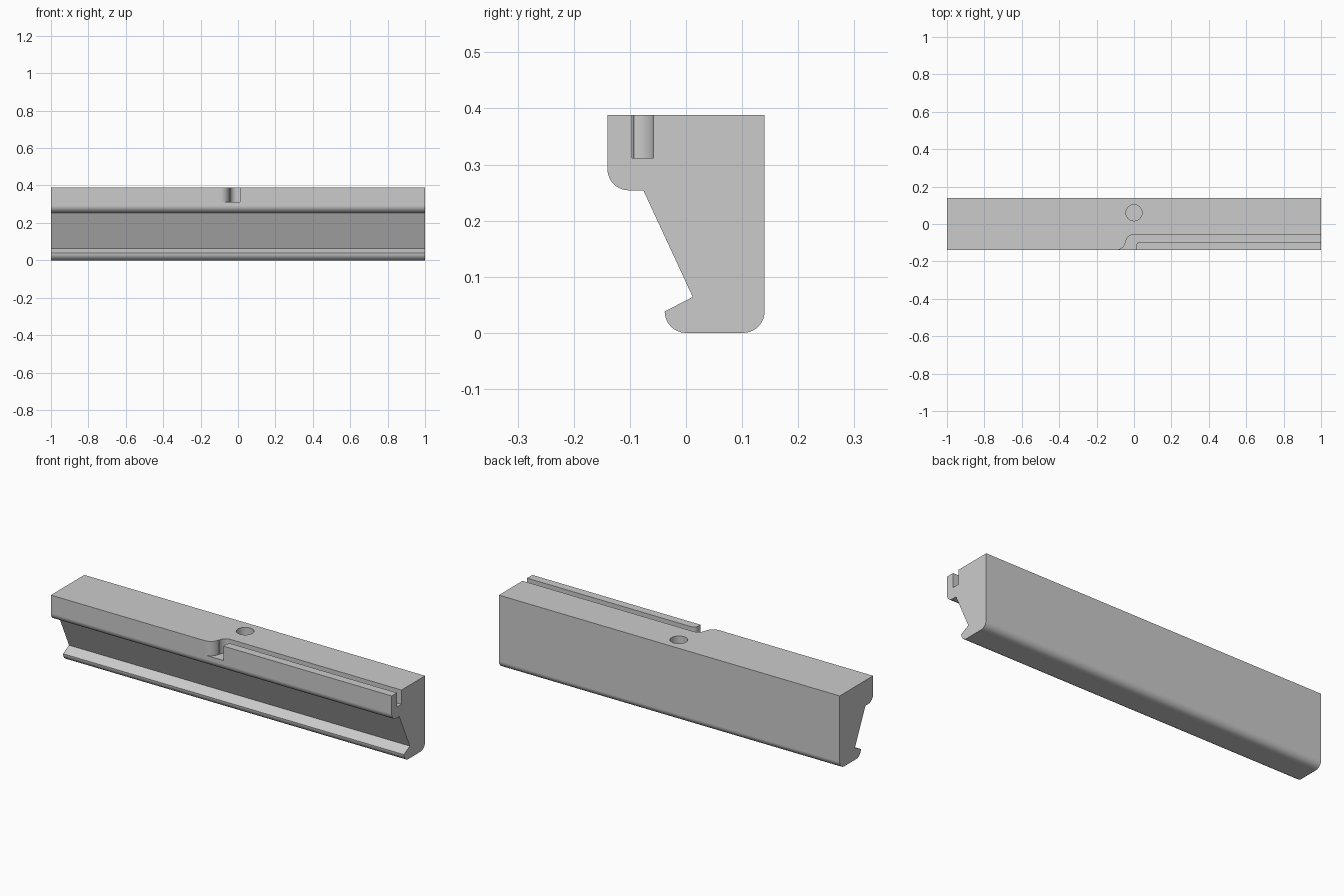
import bpy, bmesh
from math import cos, sin, radians
from mathutils import Matrix, Vector

if "Cube" in bpy.data.objects:
    bpy.data.objects.remove(bpy.data.objects["Cube"])

grey = bpy.data.materials.new("plain grey")
grey.use_nodes = True
grey.diffuse_color = (0.6, 0.6, 0.6, 1)
grey.node_tree.nodes["Principled BSDF"].inputs["Base Color"].default_value = grey.diffuse_color


def arc(cx, cy, r, start, end, steps=10):
    angles = [radians(start + (end - start) * i / steps) for i in range(steps + 1)]
    return [(cx + r * cos(a), cy + r * sin(a)) for a in angles]


def prism(name, points, place, direction):
    """Extrude a flat outline along a direction into a closed solid."""
    bm = bmesh.new()
    face = bm.faces.new([bm.verts.new(place(*p)) for p in points])
    out = bmesh.ops.extrude_face_region(bm, geom=[face])
    verts = [v for v in out["geom"] if isinstance(v, bmesh.types.BMVert)]
    bmesh.ops.translate(bm, verts=verts, vec=Vector(direction))
    bmesh.ops.recalc_face_normals(bm, faces=bm.faces)
    mesh = bpy.data.meshes.new(name)
    bm.to_mesh(mesh)
    bm.free()
    mesh.materials.append(grey)
    obj = bpy.data.objects.new(name, mesh)
    bpy.context.collection.objects.link(obj)
    return obj


# Hooked jaw section, swept along the length
r = 0.038
section = [(0.14, 0.388), (-0.14, 0.388)]
section += arc(-0.14 + r, 0.254 + r, r, 180, 270)
section += [(-0.076, 0.254), (0.012, 0.064)]
section += arc(0, r, r, 180, 270)
section += arc(0.14 - r, r, r, 270, 360)
bar = prism("jaw_bar", section, lambda y, z: (-1, y, z), (2, 0, 0))

# Slot with a curved mouth opening through the front
slot = [(-0.095, -0.2)]
slot += arc(-0.095, -0.09, 0.0495, 270, 355)
slot += arc(-0.005, -0.096, 0.038, 175, 90)
slot += [(1.1, -0.058), (1.1, -0.096)]
slot += arc(0.032, -0.116, 0.02, 90, 180)
slot += [(0.012, -0.2)]
slot_cutter = prism("slot_cutter", slot, lambda x, y: (x, y, 0.312), (0, 0, 0.2))

# Blind pin hole in the top
hole_cutter = prism("hole_cutter", arc(0, 0.06, 0.043, 0, 351, 39),
                    lambda x, y: (x, y, 0.2), (0, 0, 0.3))

bpy.ops.object.select_all(action="DESELECT")
bar.select_set(True)
bpy.context.view_layer.objects.active = bar
for cutter in (slot_cutter, hole_cutter):
    cutter.hide_render = True
    cut = bar.modifiers.new("cut", "BOOLEAN")
    cut.operation = "DIFFERENCE"
    cut.solver = "EXACT"
    cut.object = cutter
    bpy.ops.object.modifier_apply(modifier=cut.name)
    bpy.data.objects.remove(cutter)

# Smooth the rounded edges, keep the flats crisp
bpy.ops.object.shade_smooth_by_angle(angle=radians(25))
weighted = bar.modifiers.new("even normals", "WEIGHTED_NORMAL")
weighted.keep_sharp = True
